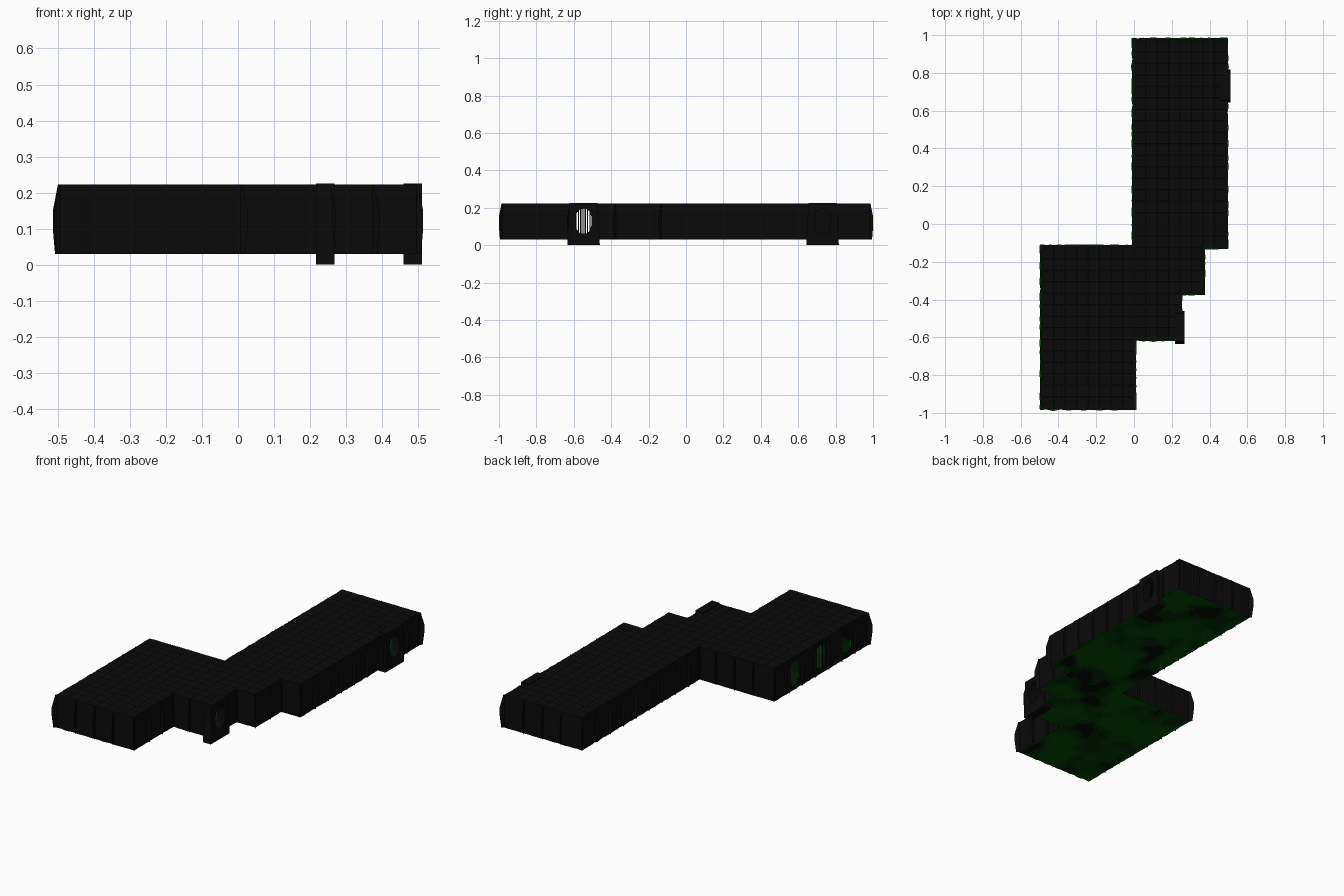
import bpy, bmesh, math, random
from mathutils import Vector, noise

if "Cube" in bpy.data.objects:
    bpy.data.objects.remove(bpy.data.objects["Cube"])

random.seed(4)
U = 0.1217                      # plan grid cell
Z0, Z1 = 0.03, 0.222            # floor and roof levels
HOLE_Z, HOLE_H, HOLE_W = 0.128, 0.067, 0.043
SUB = 20                        # wall strips per cell


def material(name, rgb):
    m = bpy.data.materials.new(name)
    m.diffuse_color = (*rgb, 1)
    m.use_nodes = True
    m.node_tree.nodes["Principled BSDF"].inputs["Base Color"].default_value = m.diffuse_color
    return m


black = material("dark_stone", (0.003, 0.003, 0.003))
greens = [material("moss_%d" % i, (0.001, 0.004 + 0.022 * i, 0.001)) for i in range(4)]


def finish(name, bm, mats, weld=True):
    if weld:
        bmesh.ops.remove_doubles(bm, verts=bm.verts, dist=0.00005)
    me = bpy.data.meshes.new(name)
    bm.to_mesh(me)
    bm.free()
    for m in mats:
        me.materials.append(m)
    ob = bpy.data.objects.new(name, me)
    bpy.context.collection.objects.link(ob)
    return ob


def quad(bm, *pts):
    return bm.faces.new([bm.verts.new(p) for p in pts])


def plan(x, y, z=0.0):
    return Vector(((x - 4) * U, (y - 8) * U, z))


def row_span(y):
    if y < 3:
        return 0, 4
    if y < 5:
        return 0, 6
    return (0, 7) if y < 7 else (4, 8)


def plan_grid(bm, n, z):
    """Quads filling the plan, n per cell side."""
    out = []
    for j in range(16 * n):
        a, b = row_span(j / n)
        for i in range(a * n, b * n):
            out.append(quad(bm, *[plan((i + p) / n, (j + q) / n, z)
                                  for p, q in ((0, 0), (1, 0), (1, 1), (0, 1))]))
    return out


# Outline of the plan, counter-clockwise, in cells
corners = [(0, 0), (4, 0), (4, 3), (6, 3), (6, 5), (7, 5), (7, 7),
           (8, 7), (8, 16), (4, 16), (4, 7), (0, 7)]
doors = [(6, 3.5), (8, 14)]
windows = [(0, 1.5), (0, 3.5), (0, 5.5)]

path = []                       # (x, y, outward normal)
prev_n = Vector((-1, 0, 0))
for k, (x, y) in enumerate(corners):
    x2, y2 = corners[(k + 1) % len(corners)]
    d = Vector((x2 - x, y2 - y, 0))
    steps = round(d.length) * SUB
    d.normalize()
    n = Vector((d.y, -d.x, 0))
    for s in range(steps):
        path.append((x + d.x * s / SUB, y + d.y * s / SUB, n + prev_n if s == 0 else n))
    prev_n = n


def opening(x, y, spots):
    """Half height of an opening at this wall position."""
    for cx, cy in spots:
        t = abs(y - cy) * U / HOLE_W
        if abs(x - cx) < 0.01 and t < 1:
            return HOLE_H * (1 - t ** 2.5) ** 0.4
    return 0


# Walls: rippled strips, with door openings and barred windows
bm = bmesh.new()
offs = [0.008 + 0.004 * noise.noise((x * 2.3, y * 2.3, 0)) + random.uniform(-0.001, 0.001)
        for x, y, n in path]
N = len(path)
for k in range(N):
    (xa, ya, na), (xb, yb, nb) = path[k], path[(k + 1) % N]
    la, lb = plan(xa, ya), plan(xb, yb)
    a, b = la + na * offs[k], lb + nb * offs[(k + 1) % N]
    mx, my = (xa + xb) / 2, (ya + yb) / 2
    h = opening(mx, my, doors)
    if not h and k % 2:
        h = opening(mx, my, windows)
    spans = [(Z0, HOLE_Z - h), (HOLE_Z + h, Z1)] if h else [(Z0, Z1)]
    for lo, hi in spans:
        dl, dh = Vector((0, 0, lo)), Vector((0, 0, hi))
        quad(bm, a + dl, b + dl, b + dh, a + dh)
    top = Vector((0, 0, Z1))
    quad(bm, a + top, b + top, lb + top, la + top)
finish("walls", bm, [black])

# Buttress fins: thin bowed plates standing out from the walls
bm = bmesh.new()
profile = [(0, Z0), (0.021, Z0), (0.027, 0.10), (0.027, 0.15), (0.013, Z1), (0, Z1)]
for k in range(0, N, SUB):
    x, y, n = path[k]
    if any(abs(x - cx) < 0.1 and abs(y - cy) < 0.4 for cx, cy in doors):
        continue
    bm.faces.new([bm.verts.new(plan(x, y, z) + n * o) for o, z in profile])
finish("buttress_fins", bm, [black])

# Roof with shallow sunken panels
bm = bmesh.new()
tiles = plan_grid(bm, 2, Z1)
bmesh.ops.remove_doubles(bm, verts=bm.verts, dist=0.0001)
bmesh.ops.inset_individual(bm, faces=bm.faces[:], thickness=0.011, depth=-0.003)
finish("roof", bm, [black])

# Mossy floor with dark patches
bm = bmesh.new()
for f in plan_grid(bm, 6, Z0):
    c = f.calc_center_median()
    v = noise.noise((c.x * 5, c.y * 4, 2.0)) + 0.4 * noise.noise((c.x * 12, c.y * 12, 5.0))
    f.material_index = max(0, min(3, int(2.6 + 4.5 * v)))
finish("floor", bm, greens)

# Ragged mossy edge just outside the wall foot
bm = bmesh.new()
edge = [0.012 + 0.006 * noise.noise((x * 3, y * 3, 9)) for x, y, n in path]
for k in range(N):
    (xa, ya, na), (xb, yb, nb) = path[k], path[(k + 1) % N]
    la, lb = plan(xa, ya, Z0), plan(xb, yb, Z0)
    quad(bm, la + na * edge[k], lb + nb * edge[(k + 1) % N], lb, la)
finish("floor_edge", bm, [greens[3]])


# Door frames: tapered blocks with a rounded opening
def door_frame(name, cx, cy):
    bm = bmesh.new()
    base = plan(cx, cy)
    rings = []
    for dx in (-0.027, 0.024):
        outer, inner = [], []
        for i in range(32):
            t = math.tau * i / 32
            c, s = math.cos(t), math.sin(t)
            q = 1 / max(abs(c), abs(s))
            outer.append(bm.verts.new(base + Vector(
                (dx, c * q * (0.081 - 0.006 * s * q), 0.1125 + 0.1125 * s * q))))
            px = math.copysign(abs(c) ** 0.8, c) * HOLE_W
            pz = math.copysign(abs(s) ** 0.8, s) * HOLE_H
            inner.append(bm.verts.new(base + Vector((dx, px, HOLE_Z + pz))))
        rings.append((outer, inner))
    (o0, i0), (o1, i1) = rings
    for a, b in ((o0, i0), (i0, i1), (i1, o1), (o1, o0)):
        for i in range(32):
            j = (i + 1) % 32
            bm.faces.new((a[i], a[j], b[j], b[i]))
    bmesh.ops.recalc_face_normals(bm, faces=bm.faces)
    finish(name, bm, [black], weld=False)


for k, (cx, cy) in enumerate(doors):
    door_frame("door_frame_%d" % (k + 1), cx, cy)
